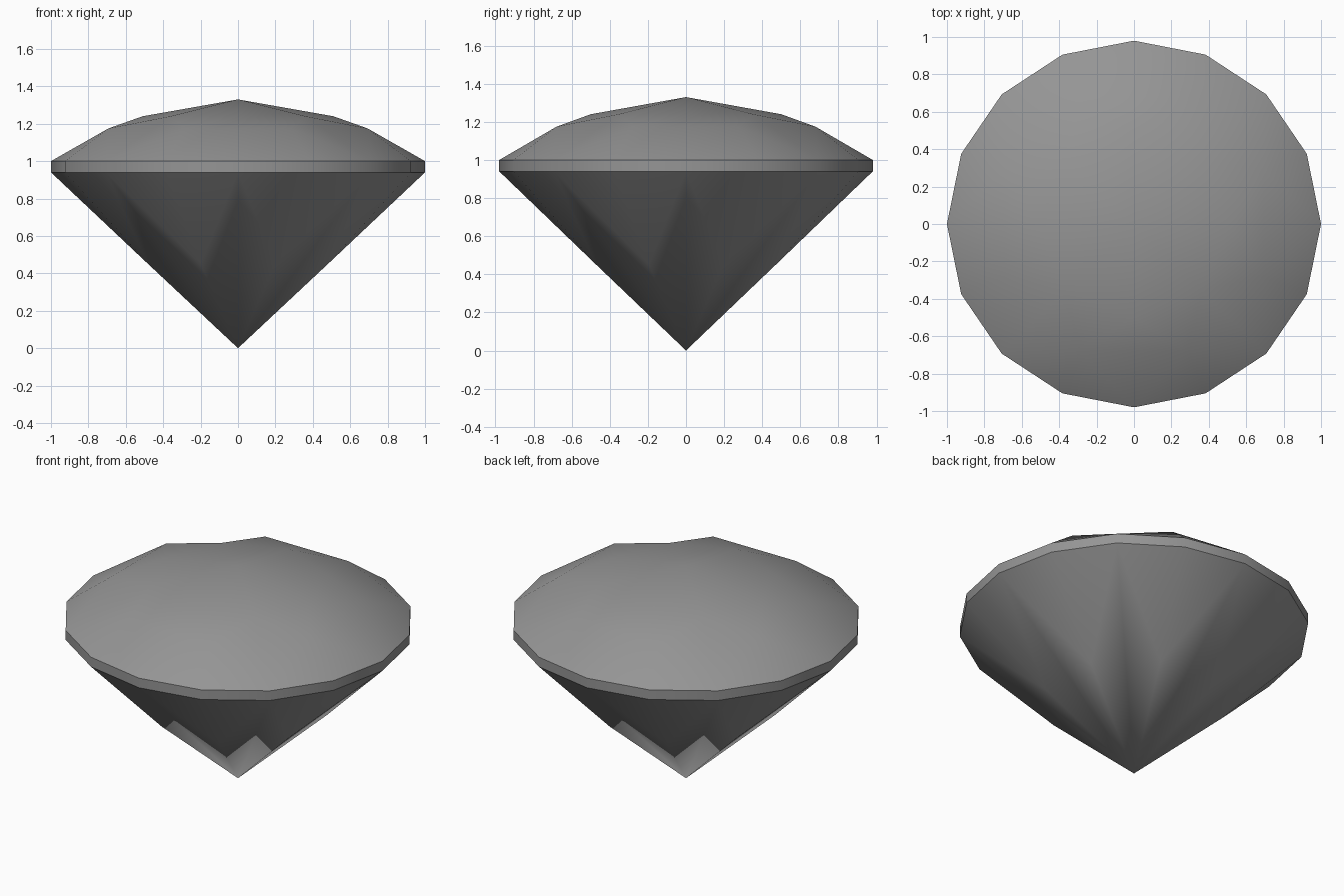
import bpy, bmesh, math

cube = bpy.data.objects.get("Cube")
if cube:
    bpy.data.objects.remove(cube)

SIDES = 16
SQUASH = 0.98  # depth is slightly less than width


def ring(bm, radius, z, step):
    """Vertices keyed by sector number; step 2 gives every other sector."""
    start = 0 if step > 0 else 1
    verts = {}
    for i in range(start, SIDES, abs(step)):
        a = math.tau * i / SIDES
        verts[i] = bm.verts.new((radius * math.cos(a), SQUASH * radius * math.sin(a), z))
    return lambda i: verts[i % SIDES]


bm = bmesh.new()
peak = bm.verts.new((0, 0, 1.33))
table = ring(bm, 0.51, 1.24, 2)
crown = ring(bm, 0.75, 1.175, -2)
girdle_top = ring(bm, 1.0, 1.0, 1)
girdle_low = ring(bm, 1.0, 0.94, 1)
pavilion = ring(bm, 0.52, 0.45, -2)
culet = bm.verts.new((0, 0, 0))

# Girdle band
for i in range(SIDES):
    bm.faces.new((girdle_low(i), girdle_low(i + 1), girdle_top(i + 1), girdle_top(i)))

for i in range(0, SIDES, 2):
    # Table and star facets
    bm.faces.new((peak, table(i), table(i + 2)))
    bm.faces.new((table(i), crown(i + 1), table(i + 2)))
    # Crown kites, folded across on the axes and lengthwise on the diagonals
    t, left, g, right = table(i), crown(i + 1), girdle_top(i), crown(i - 1)
    if i % 4 == 0:
        bm.faces.new((t, right, left))
        bm.faces.new((left, right, g))
    else:
        bm.faces.new((t, right, g))
        bm.faces.new((t, g, left))
    # Pavilion kites
    bm.faces.new((culet, pavilion(i + 1), girdle_low(i), pavilion(i - 1)))
    # Upper and lower girdle facets
    for j in (i, i + 1):
        bm.faces.new((crown(i + 1), girdle_top(j), girdle_top(j + 1)))
        bm.faces.new((pavilion(i + 1), girdle_low(j + 1), girdle_low(j)))

bmesh.ops.recalc_face_normals(bm, faces=bm.faces)
mesh = bpy.data.meshes.new("cut_gem")
bm.to_mesh(mesh)
bm.free()

gem = bpy.data.objects.new("cut_gem", mesh)
bpy.context.collection.objects.link(gem)

# Stone colour
stone = bpy.data.materials.new("grey_stone")
stone.use_nodes = True
colour = (0.3, 0.3, 0.3, 1)
stone.diffuse_color = colour
stone.node_tree.nodes["Principled BSDF"].inputs["Base Color"].default_value = colour
mesh.materials.append(stone)

# Soft facets with a crisp girdle
bpy.ops.object.select_all(action="DESELECT")
gem.select_set(True)
bpy.context.view_layer.objects.active = gem
bpy.ops.object.shade_smooth_by_angle(angle=math.radians(40))
